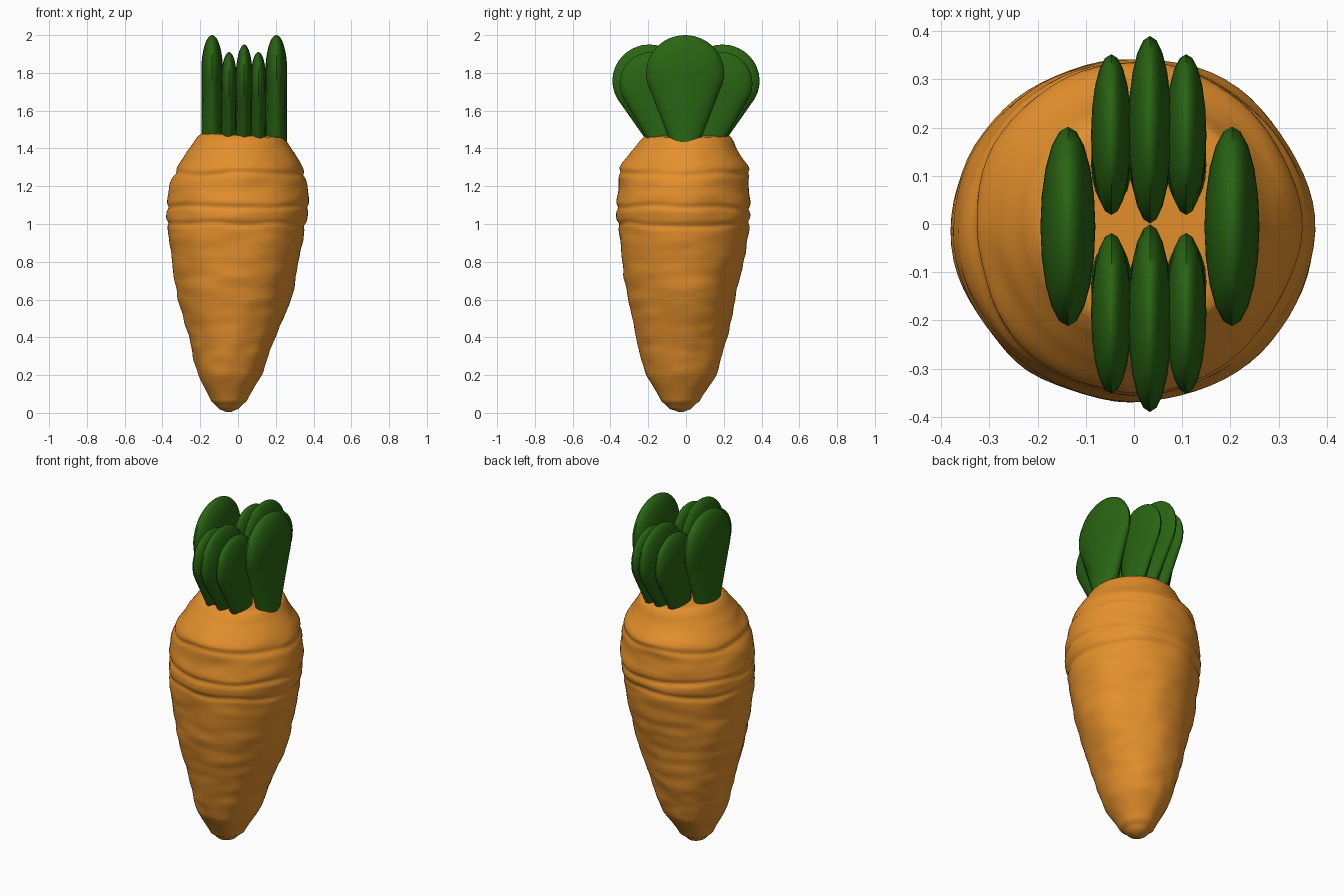
import bpy, bmesh, math
from mathutils import Vector, Matrix, noise

if "Cube" in bpy.data.objects:
    bpy.data.objects.remove(bpy.data.objects["Cube"])


def material(name, rgb):
    m = bpy.data.materials.new(name)
    m.diffuse_color = (*rgb, 1)
    m.use_nodes = True
    m.node_tree.nodes["Principled BSDF"].inputs["Base Color"].default_value = m.diffuse_color
    return m


ORANGE = material("orange", (0.78, 0.28, 0.025))
GREEN = material("green", (0.022, 0.13, 0.006))


def skin(name, rings, mat):
    """Join equal-length closed rings into a capped, smooth-shaded solid."""
    bm = bmesh.new()
    loops = [[bm.verts.new(p) for p in ring] for ring in rings]
    n = len(loops[0])
    for a, b in zip(loops, loops[1:]):
        for i in range(n):
            j = (i + 1) % n
            bm.faces.new((a[i], a[j], b[j], b[i]))
    bm.faces.new(loops[0][::-1])
    bm.faces.new(loops[-1])
    bmesh.ops.recalc_face_normals(bm, faces=bm.faces)
    me = bpy.data.meshes.new(name)
    bm.to_mesh(me)
    bm.free()
    me.materials.append(mat)
    ob = bpy.data.objects.new(name, me)
    bpy.context.collection.objects.link(ob)
    bpy.ops.object.select_all(action='DESELECT')
    ob.select_set(True)
    bpy.context.view_layer.objects.active = ob
    bpy.ops.object.shade_smooth_by_angle(angle=math.radians(50))
    return ob


# Carrot root outline: z, x min, x max, y min, y max
OUTLINE = [
    (0.005, -0.065, -0.035, -0.040, -0.015),
    (0.02, -0.100, 0.000, -0.085, 0.025),
    (0.06, -0.140, 0.045, -0.130, 0.070),
    (0.20, -0.208, 0.125, -0.212, 0.160),
    (0.40, -0.262, 0.200, -0.262, 0.218),
    (0.60, -0.310, 0.275, -0.300, 0.260),
    (0.80, -0.352, 0.322, -0.338, 0.302),
    (0.98, -0.376, 0.352, -0.362, 0.335),
    (1.10, -0.378, 0.374, -0.370, 0.340),
    (1.20, -0.366, 0.366, -0.354, 0.328),
    (1.30, -0.325, 0.340, -0.348, 0.334),
    (1.38, -0.272, 0.298, -0.290, 0.280),
    (1.44, -0.225, 0.265, -0.245, 0.252),
    (1.468, -0.195, 0.245, -0.215, 0.230),
    (1.475, -0.130, 0.180, -0.150, 0.165),
    (1.477, -0.010, 0.050, -0.030, 0.030),
]


def spline(a, b, c, d, t):
    return 0.5 * (2*b + (c - a)*t + (2*a - 5*b + 4*c - d)*t*t + (3*b - a - 3*c + d)*t**3)


def root_ring(z, x0, x1, y0, y1, n=72):
    cx, cy, rx, ry = (x0 + x1) / 2, (y0 + y1) / 2, (x1 - x0) / 2, (y1 - y0) / 2
    fade = min(1, z / 0.3) * min(1, max(0, (1.47 - z) / 0.15))
    ring = []
    for i in range(n):
        a = 2 * math.pi * i / n
        c, s = math.cos(a), math.sin(a)
        # lumps, fine wrinkles and wavy ring creases
        d = 0.012 * noise.noise(Vector((c * 1.8, s * 1.8, z * 4)))
        d += 0.006 * noise.noise(Vector((c * 2, s * 2, z * 16 + 5)))
        for k, zc in enumerate((1.0, 1.09, 1.26)):
            wave = zc + 0.02 * noise.noise(Vector((c * 1.5, s * 1.5, k * 7.3)))
            d -= 0.009 * math.exp(-((z - wave) / 0.014) ** 2)
        d *= fade
        tilt = -0.05 * cx - 0.05 * (rx * c) if z > 1.35 else 0
        tilt *= min(1, max(0, (z - 1.35) / 0.1))
        ring.append((cx + (rx + d) * c, cy + (ry + d) * s, z + tilt))
    return ring


rings = []
last = len(OUTLINE) - 1
for i in range(last):
    p = [OUTLINE[min(max(i + k, 0), last)] for k in (-1, 0, 1, 2)]
    steps = max(2, math.ceil((p[2][0] - p[1][0]) / 0.012))
    for s in range(steps):
        t = s / steps
        vals = [spline(*col, t) for col in zip(*p)]
        vals[0] = p[1][0] + (p[2][0] - p[1][0]) * t
        rings.append(root_ring(*vals))
rings.append(root_ring(*OUTLINE[-1]))
skin("carrot_root", rings, ORANGE)


# Leaves: flat paddles with a tapered stalk and a rounded head
def leaf(name, x, y, head_z, thick, width, height, tilt, n=20):
    levels = [(head_z - 1.36, 0.065), (head_z - 1.44, 0.08)]
    profile = [(-h, w, thick) for h, w in levels]
    for k in range(11):
        a = math.radians(-18 + 106 * k / 10)
        profile.append((height * math.sin(a), width * math.cos(a), thick * min(1, math.cos(a) * 1.02)))
    m = Matrix.Translation((x, y, head_z)) @ Matrix.Rotation(-tilt, 4, 'X')
    rings = [[m @ Vector((t * math.cos(2 * math.pi * i / n), w * math.sin(2 * math.pi * i / n), z))
              for i in range(n)] for z, w, t in profile]
    skin(name, rings, GREEN)


leaf("side_leaf_left", -0.137, -0.005, 1.80, 0.057, 0.207, 0.20, 0)
leaf("side_leaf_right", 0.203, -0.005, 1.80, 0.057, 0.207, 0.20, 0)
for side, sy in (("front", -1), ("back", 1)):
    tilt = sy * math.radians(13)
    leaf(side + "_leaf_middle", 0.033, sy * 0.195, 1.76, 0.045, 0.195, 0.19, tilt)
    for label, x in (("left", -0.047), ("right", 0.108)):
        leaf(f"{side}_leaf_{label}", x, sy * 0.185, 1.745, 0.042, 0.167, 0.165, tilt)
